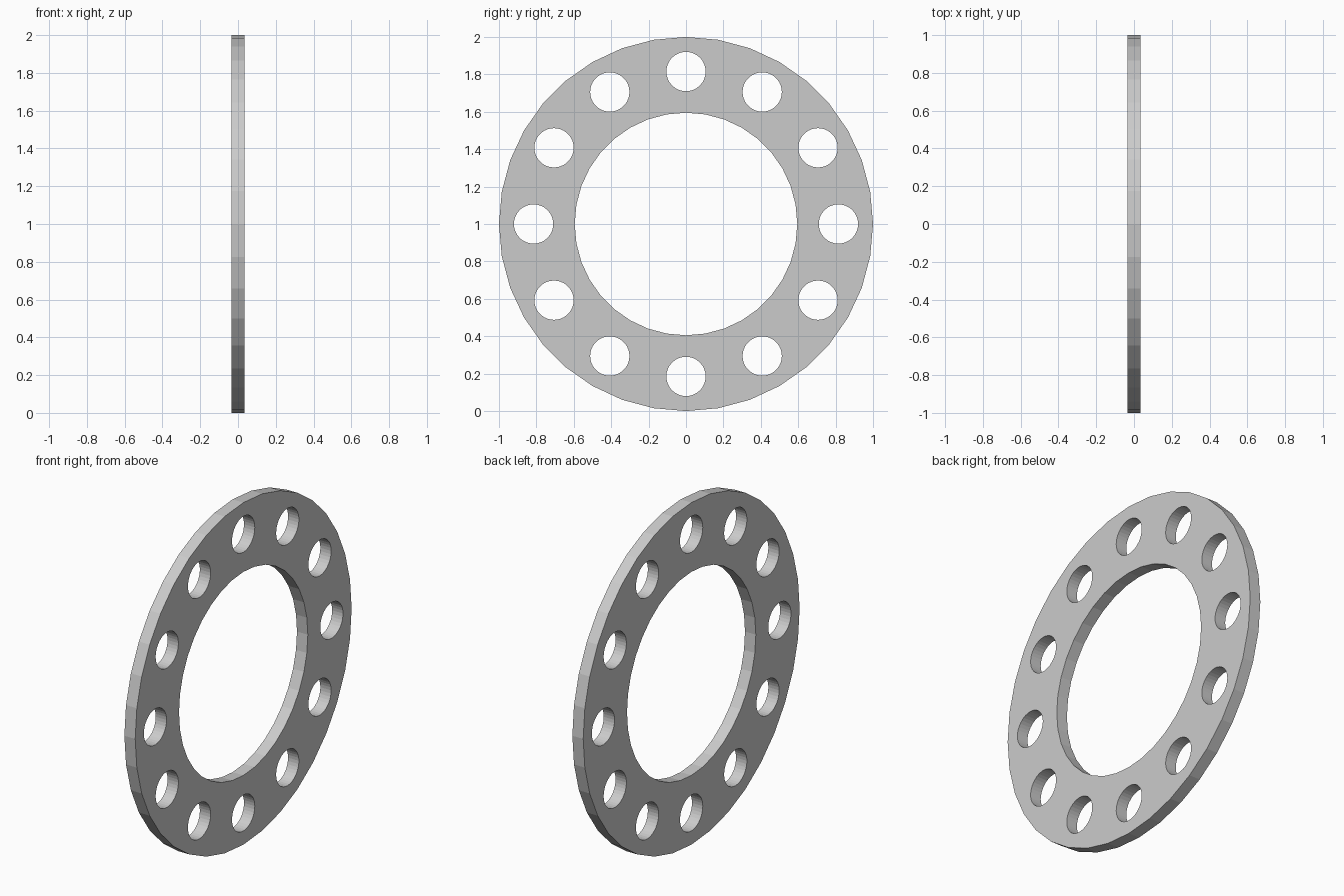
import bpy, bmesh
from math import radians, sin, cos
from mathutils import Matrix

if "Cube" in bpy.data.objects:
    bpy.data.objects.remove(bpy.data.objects["Cube"])

THICK, OUTER, INNER = 0.07, 1.0, 0.595
HOLE_R, HOLE_RING, HOLES, SIDES = 0.105, 0.815, 12, 36


def add_disc(bm, r, depth, y=0.0, z=1.0):
    """Cylinder lying along the x axis, with a vertex pointing straight up."""
    res = bmesh.ops.create_cone(bm, cap_ends=True, segments=SIDES,
                                radius1=r, radius2=r, depth=depth)
    m = Matrix.Translation((0, y, z)) @ Matrix.Rotation(radians(90), 4, 'Y')
    bmesh.ops.transform(bm, matrix=m, verts=res["verts"])


def make_object(name, bm):
    me = bpy.data.meshes.new(name)
    bmesh.ops.recalc_face_normals(bm, faces=bm.faces)
    bm.to_mesh(me)
    bm.free()
    ob = bpy.data.objects.new(name, me)
    bpy.context.collection.objects.link(ob)
    return ob


# Solid disc
bm = bmesh.new()
add_disc(bm, OUTER, THICK)
ring = make_object("flange_ring", bm)

# Cutter: central bore and circle of bolt holes
bm = bmesh.new()
add_disc(bm, INNER, THICK * 4)
for i in range(HOLES):
    a = radians(360 / HOLES * i)
    add_disc(bm, HOLE_R, THICK * 4, HOLE_RING * sin(a), 1 + HOLE_RING * cos(a))
cutter = make_object("hole_cutter", bm)
cutter.hide_render = True

# Cut and apply
mod = ring.modifiers.new("holes", 'BOOLEAN')
mod.operation = 'DIFFERENCE'
mod.solver = 'EXACT'
mod.object = cutter
bpy.context.view_layer.objects.active = ring
ring.select_set(True)
bpy.ops.object.modifier_apply(modifier=mod.name)
bpy.data.objects.remove(cutter, do_unlink=True)
